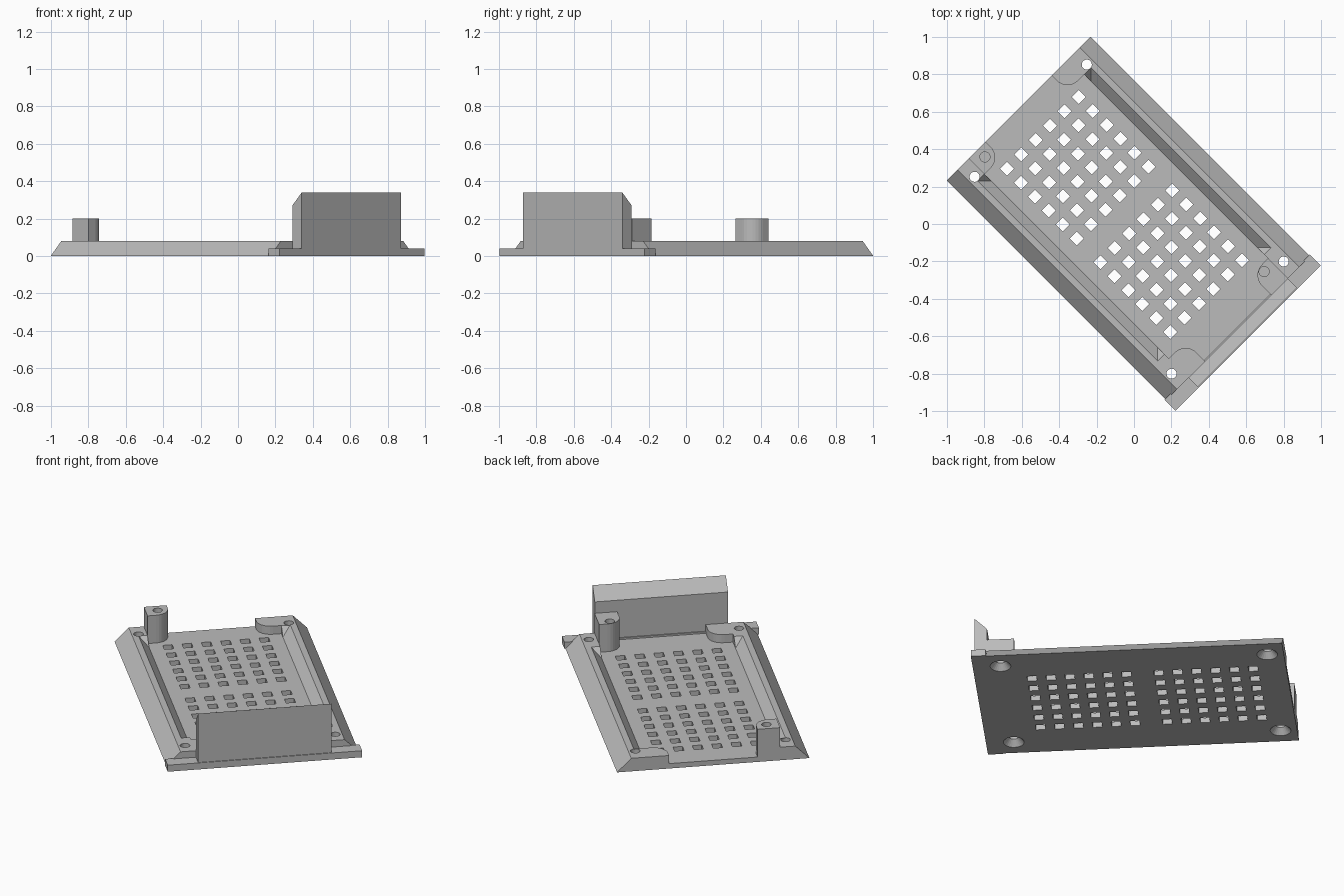
import bpy, bmesh, math

if "Cube" in bpy.data.objects:
    bpy.data.objects.remove(bpy.data.objects["Cube"])

# The tray lies diagonally: u runs along its length, v across its width
S = math.sqrt(0.5)
grey = bpy.data.materials.new("plain_grey")
grey.diffuse_color = (0.5, 0.5, 0.5, 1)
grey.use_nodes = True
grey.node_tree.nodes["Principled BSDF"].inputs["Base Color"].default_value = grey.diffuse_color


def to_world(u, v, z):
    return ((u + v) * S, (v - u) * S, z)


def loft(bm, rings):
    """Closed solid through rings of (u, v, z) points."""
    vs = [[bm.verts.new(to_world(*p)) for p in r] for r in rings]
    n = len(vs[0])
    bm.faces.new(vs[0])
    bm.faces.new(vs[-1])
    for a, b in zip(vs, vs[1:]):
        for i in range(n):
            j = (i + 1) % n
            bm.faces.new((a[i], a[j], b[j], b[i]))


def solid(name, *parts):
    bm = bmesh.new()
    for rings in parts:
        loft(bm, rings)
    bmesh.ops.recalc_face_normals(bm, faces=bm.faces)
    me = bpy.data.meshes.new(name)
    bm.to_mesh(me)
    bm.free()
    me.materials.append(grey)
    ob = bpy.data.objects.new(name, me)
    bpy.context.collection.objects.link(ob)
    return ob


def boolean(ob, other, op):
    m = ob.modifiers.new("bool", 'BOOLEAN')
    m.operation, m.solver, m.object = op, 'EXACT', other
    bpy.context.view_layer.update()
    dg = bpy.context.evaluated_depsgraph_get()
    me = bpy.data.meshes.new_from_object(ob.evaluated_get(dg))
    ob.modifiers.clear()
    ob.data = me
    bpy.data.objects.remove(other)


def prism(outline, z0, z1):
    return [[(u, v, z) for u, v in outline] for z in (z0, z1)]


def rect(u0, u1, v0, v1):
    return [(u0, v0), (u1, v0), (u1, v1), (u0, v1)]


def circle(u, v, r, z, n=24):
    return [(u + r * math.cos(2 * math.pi * i / n),
             v + r * math.sin(2 * math.pi * i / n), z) for i in range(n)]


def rounded(end_u, in_u, out_v, in_v, r=0.08, n=8):
    """Rectangle with only its inner corner (in_u, in_v) rounded."""
    su = 1 if in_u > end_u else -1
    sv = 1 if in_v > out_v else -1
    pts = [(end_u, out_v), (in_u, out_v)]
    for i in range(n + 1):
        a = math.pi / 2 * i / n
        pts.append((in_u - su * r * (1 - math.cos(a)),
                    in_v - sv * r * (1 - math.sin(a))))
    return pts + [(end_u, in_v)]


U0, U1 = -0.873, 0.787      # ends of the chamfered body
FLOOR, TOP = 0.03, 0.08

# Base plate with sloped long sides
profile = [(-0.543, 0), (0.543, 0), (0.463, TOP), (-0.463, TOP)]
base = solid("base_tray", [[(u, v, z) for v, z in profile] for u in (U0, U1)])

# Open pocket, and its flared side walls
boolean(base, solid("pocket", prism(rect(-1, 1, -0.378, 0.378), FLOOR, 0.2)), 'DIFFERENCE')
flare = [[(u, v, z) for u, v in rect(-0.705 - d, 0.557 + d, -0.378 - d, 0.378 + d)]
         for d, z in ((0, FLOOR), (0.05, TOP), (0.07, TOP + 0.02))]
boolean(base, solid("flare", flare), 'DIFFERENCE')

# Two rounded corner pads
pads = [prism(rounded(U0, -0.753, 0.43, 0.25), 0.015, TOP),
        prism(rounded(U1, 0.64, -0.43, -0.25), 0.015, TOP)]
for p in pads:
    boolean(base, solid("pad", p), 'UNION')

# Countersunk screw holes in the corners
screws = [[circle(u, v, r, z) for r, z in
           ((0.058, -0.02), (0.058, 0), (0.027, 0.035), (0.027, 0.15))]
          for u in (-0.781, 0.708) for v in (-0.424, 0.424)]
boolean(base, solid("screws", *screws), 'DIFFERENCE')

# Two 6 x 6 groups of square vents
h = 0.0265
vents = []
for start in (-0.689, 0.018):
    for i in range(6):
        for j in range(6):
            u, v = start + 0.1055 * i, -0.272 + 0.1088 * j
            vents.append(prism(rect(u - h, u + h, v - h, v + h), -0.05, 0.06))
boolean(base, solid("vents", *vents), 'DIFFERENCE')

# Two standing posts with blind screw holes
for name, end, inner, out_v, in_v, hu, hv in (
        ("end_post", U0, -0.753, -0.378, -0.25, -0.817, -0.310),
        ("wall_post", U1, 0.637, 0.378, 0.25, 0.672, 0.312)):
    post = solid(name, prism(rounded(end, inner, out_v, in_v), FLOOR, 0.2))
    hole = solid("hole", [circle(hu, hv, 0.027, z) for z in (0.08, 0.25)])
    boolean(post, hole, 'DIFFERENCE')

# Low end strip and the upright end wall with its bevelled top
solid("end_strip", prism(rect(U1 - 0.007, 0.863, -0.549, 0.549), 0, 0.04))
wall = [(U1, 0.02), (0.858, 0.02), (0.858, 0.34), (U1, 0.27)]
solid("end_wall", [[(u, v, z) for u, z in wall] for v in (-0.376, 0.376)])
